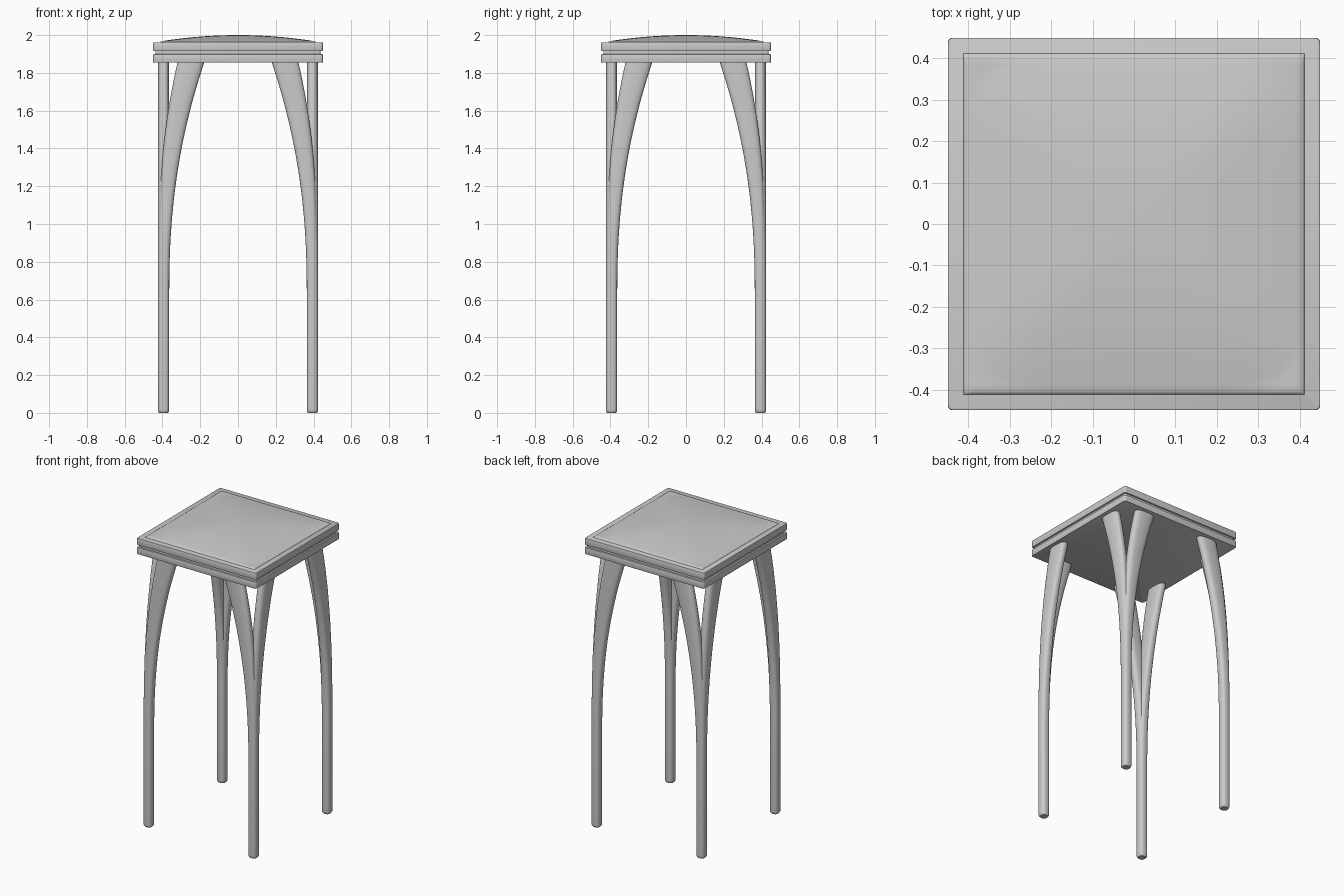
import bpy, bmesh, math

if "Cube" in bpy.data.objects:
    bpy.data.objects.remove(bpy.data.objects["Cube"])

P = 0.394      # leg centre in x and y
R = 0.030      # leg half thickness


def finish(name, bm, angle=35):
    bmesh.ops.recalc_face_normals(bm, faces=bm.faces)
    mesh = bpy.data.meshes.new(name)
    bm.to_mesh(mesh)
    bm.free()
    ob = bpy.data.objects.new(name, mesh)
    bpy.context.collection.objects.link(ob)
    bpy.ops.object.select_all(action='DESELECT')
    ob.select_set(True)
    bpy.context.view_layer.objects.active = ob
    bpy.ops.object.shade_smooth_by_angle(angle=math.radians(angle))
    return ob


def slab(name, half, z0, z1, bevel):
    bm = bmesh.new()
    bmesh.ops.create_cube(bm, size=1)
    for v in bm.verts:
        v.co = (v.co.x * 2 * half, v.co.y * 2 * half, z0 + (v.co.z + 0.5) * (z1 - z0))
    upright = [e for e in bm.edges if abs(e.verts[0].co.z - e.verts[1].co.z) > 1e-4]
    bmesh.ops.bevel(bm, geom=upright, offset=0.012, segments=4, profile=0.5, affect='EDGES')
    if bevel:
        rims = [e for e in bm.edges if abs(e.verts[0].co.z - e.verts[1].co.z) < 1e-4]
        bmesh.ops.bevel(bm, geom=rims, offset=bevel, segments=2, profile=0.5, affect='EDGES')
    return finish(name, bm)


def loft(name, sections, swap=False, n=32, power=2.7):
    # sections: (z, inner, outer, half thickness), soft rounded-square outline
    bm = bmesh.new()
    rings = []
    for z, a, b, r in sections:
        ring = []
        for i in range(n):
            t = 2 * math.pi * i / n
            c, s = math.cos(t), math.sin(t)
            u = (a + b) / 2 + (b - a) / 2 * math.copysign(abs(c) ** (2 / power), c)
            w = P + r * math.copysign(abs(s) ** (2 / power), s)
            ring.append(bm.verts.new((w, u, z) if swap else (u, w, z)))
        rings.append(ring)
    for lo, hi in zip(rings, rings[1:]):
        for i in range(n):
            j = (i + 1) % n
            bm.faces.new((lo[i], lo[j], hi[j], hi[i]))
    bm.faces.new(rings[0])
    bm.faces.new(rings[-1])
    ob = finish(name, bm)
    m = ob.modifiers.new("four_corners", 'MIRROR')
    m.use_axis = (True, True, False)
    return ob


# Straight lower legs with rounded feet
post = [(z, P - r, P + r, r) for z, r in
        [(0, 0.023), (0.003, 0.026), (0.009, 0.029), (0.02, R), (0.72, R)]]
loft("lower_legs", post)

# Each leg splits into two widening branches that sweep inward
branch = []
for i in range(25):
    t = i / 24
    branch.append((0.65 + 1.215 * t, 0.364 - 0.189 * t ** 2.2, 0.424 - 0.106 * t ** 2.7, R))
loft("branches_sideways", branch)
loft("branches_lengthways", branch, swap=True)

# Seat: two slabs with a narrow recess between
slab("apron_slab", 0.449, 1.854, 1.899, 0.002)
slab("recess", 0.438, 1.895, 1.920, 0)
slab("seat_frame", 0.449, 1.915, 1.962, 0.003)

# Domed cushion panel with a short rolled rim
bm = bmesh.new()
bmesh.ops.create_grid(bm, x_segments=48, y_segments=48, size=1)
for v in bm.verts:
    u, w = abs(v.co.x), abs(v.co.y)
    d = (u ** 6 + w ** 6) ** (1 / 6) if u + w > 1e-6 else 0
    z = 1.968 + 0.032 * max(0, 1 - d * d)
    v.co = (v.co.x * 0.404, v.co.y * 0.404, z)
for grow, z in ((0.409, 1.965), (0.412, 1.960), (0.412, 1.950)):
    edges = [e for e in bm.edges if e.is_boundary]
    new = bmesh.ops.extrude_edge_only(bm, edges=edges)["geom"]
    verts = [g for g in new if isinstance(g, bmesh.types.BMVert)]
    k = grow / max(abs(v.co.x) for v in verts)
    for v in verts:
        v.co = (v.co.x * k, v.co.y * k, z)
finish("cushion", bm, 60)
